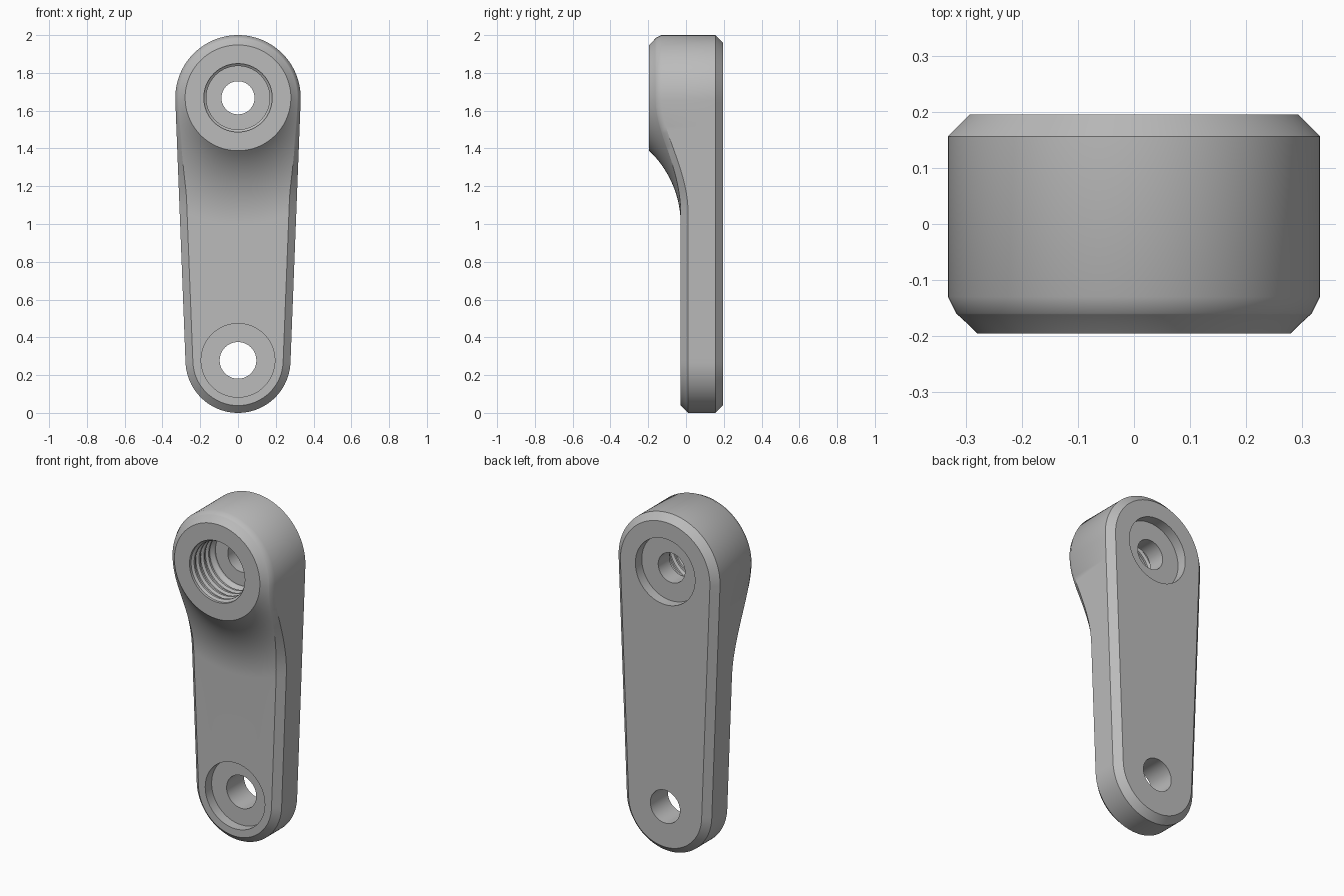
import bpy, bmesh
from math import sin, cos, pi, asin, sqrt, hypot

if "Cube" in bpy.data.objects:
    bpy.data.objects.remove(bpy.data.objects["Cube"], do_unlink=True)

# Main dimensions
TOP_Z, TOP_R = 1.668, 0.332
LOW_Z, LOW_R = 0.278, 0.278
BOSS_Y, BOSS_R = -0.195, 0.28
ARM_Y, BACK_Y = -0.028, 0.195
BLEND_R = 0.67
BEVEL = 0.039

metal = bpy.data.materials.new("Satin grey metal")
metal.use_nodes = True
grey = (0.5, 0.5, 0.5, 1)
metal.diffuse_color = grey
metal.node_tree.nodes["Principled BSDF"].inputs["Base Color"].default_value = grey


def make_object(name, bm):
    bmesh.ops.remove_doubles(bm, verts=bm.verts, dist=1e-5)
    bmesh.ops.recalc_face_normals(bm, faces=bm.faces)
    mesh = bpy.data.meshes.new(name)
    bm.to_mesh(mesh)
    bm.free()
    mesh.materials.append(metal)
    ob = bpy.data.objects.new(name, mesh)
    bpy.context.collection.objects.link(ob)
    return ob


def loft(name, rings):
    """Skin closed rings of points and cap both ends."""
    bm = bmesh.new()
    loops = [[bm.verts.new(p) for p in ring] for ring in rings]
    n = len(loops[0])
    for a, b in zip(loops, loops[1:]):
        for i in range(n):
            j = (i + 1) % n
            bm.faces.new((a[i], a[j], b[j], b[i]))
    bm.faces.new(loops[0])
    bm.faces.new(loops[-1])
    return make_object(name, bm)


def turned(name, z, profile, n=96):
    """Solid of revolution along y, from (radius, y) pairs."""
    return loft(name, [[(r * cos(2 * pi * i / n), y, z + r * sin(2 * pi * i / n))
                        for i in range(n)] for r, y in profile])


# Tapered outline with round ends: (x, z, normal x, normal z)
tilt = asin((TOP_R - LOW_R) / (TOP_Z - LOW_Z))


def end_arc(z, r, start, stop, n):
    angles = [start + (stop - start) * i / n for i in range(n + 1)]
    return [(r * cos(a), z + r * sin(a), cos(a), sin(a)) for a in angles]


def straight(a, b, n=40):
    return [tuple(p + (q - p) * i / n for p, q in zip(a, b)) for i in range(1, n)]


upper = end_arc(TOP_Z, TOP_R, -tilt, pi + tilt, 72)
lower = end_arc(LOW_Z, LOW_R, pi + tilt, 2 * pi - tilt, 48)
outline = upper + straight(upper[-1], lower[0]) + lower + straight(lower[-1], upper[0])

# Concave sweep from the boss down to the flat arm
drop = ARM_Y - BOSS_Y
sweep_r = ((BLEND_R - BOSS_R) ** 2 + drop ** 2) / (2 * drop)


def front_y(r):
    d = max(0, BLEND_R - r)
    return ARM_Y - (sweep_r - sqrt(sweep_r ** 2 - d * d))


# Crank body: front rings, edge bevel, side wall and back bevel
STEPS = 20
rings = [[] for _ in range(STEPS + 5)]
for x, z, nx, nz in outline:
    far = min(1, max(0, (hypot(x, z - TOP_Z) - TOP_R) / 0.27))
    inset = 0.015 + (BEVEL - 0.015) * far
    ix, iz = x - nx * inset, z - nz * inset
    reach = hypot(ix, iz - TOP_Z)
    ux, uz = ix / reach, (iz - TOP_Z) / reach
    for k in range(STEPS + 1):
        r = BOSS_R + (min(reach, BLEND_R) - BOSS_R) * k / STEPS
        rings[k].append((ux * r, front_y(r), TOP_Z + uz * r))
    edge_y = front_y(reach)
    rings[STEPS + 1].append((ix, edge_y, iz))
    rings[STEPS + 2].append((x, edge_y + 0.03 + 0.009 * far, z))
    rings[STEPS + 3].append((x, BACK_Y - BEVEL, z))
    rings[STEPS + 4].append((x - nx * BEVEL, BACK_Y, z - nz * BEVEL))
body = loft("crank_arm", rings)

# Threaded socket profile: repeated grooves down to a flat floor
FLOOR, PITCH, ROOT, CREST = 0.03, 0.045, 0.181, 0.168
thread = [(ROOT, BOSS_Y - 0.05), (ROOT, BOSS_Y + 0.015)]
for k in range(4):
    y = BOSS_Y + 0.025 + k * PITCH
    thread += [(CREST, y), (CREST, y + 0.012), (ROOT, y + 0.022), (ROOT, y + 0.035)]
thread += [(CREST, FLOOR - 0.01), (CREST, FLOOR)]


def plain(r, y0, y1):
    return [(r, y0), (r, y1)]


cutters = [
    turned("socket_cutter", TOP_Z, thread),
    turned("axle_hole_cutter", TOP_Z, plain(0.0875, -0.1, 0.3)),
    turned("back_recess_cutter", TOP_Z, plain(0.195, BACK_Y - 0.06, 0.3)),
    turned("pedal_hole_cutter", LOW_Z, plain(0.097, -0.3, 0.3)),
    turned("front_recess_cutter", LOW_Z, plain(0.195, -0.3, ARM_Y + 0.06)),
]

# Cut the holes and recesses, then drop the cutters
bpy.context.view_layer.objects.active = body
for cutter in cutters:
    cutter.hide_render = True
    mod = body.modifiers.new(cutter.name, "BOOLEAN")
    mod.operation = "DIFFERENCE"
    mod.solver = "EXACT"
    mod.object = cutter
    bpy.ops.object.modifier_apply(modifier=mod.name)
    bpy.data.objects.remove(cutter, do_unlink=True)

# Smooth the curved faces, keep edges crisp
bpy.ops.object.select_all(action="DESELECT")
body.select_set(True)
bpy.ops.object.shade_smooth_by_angle()
